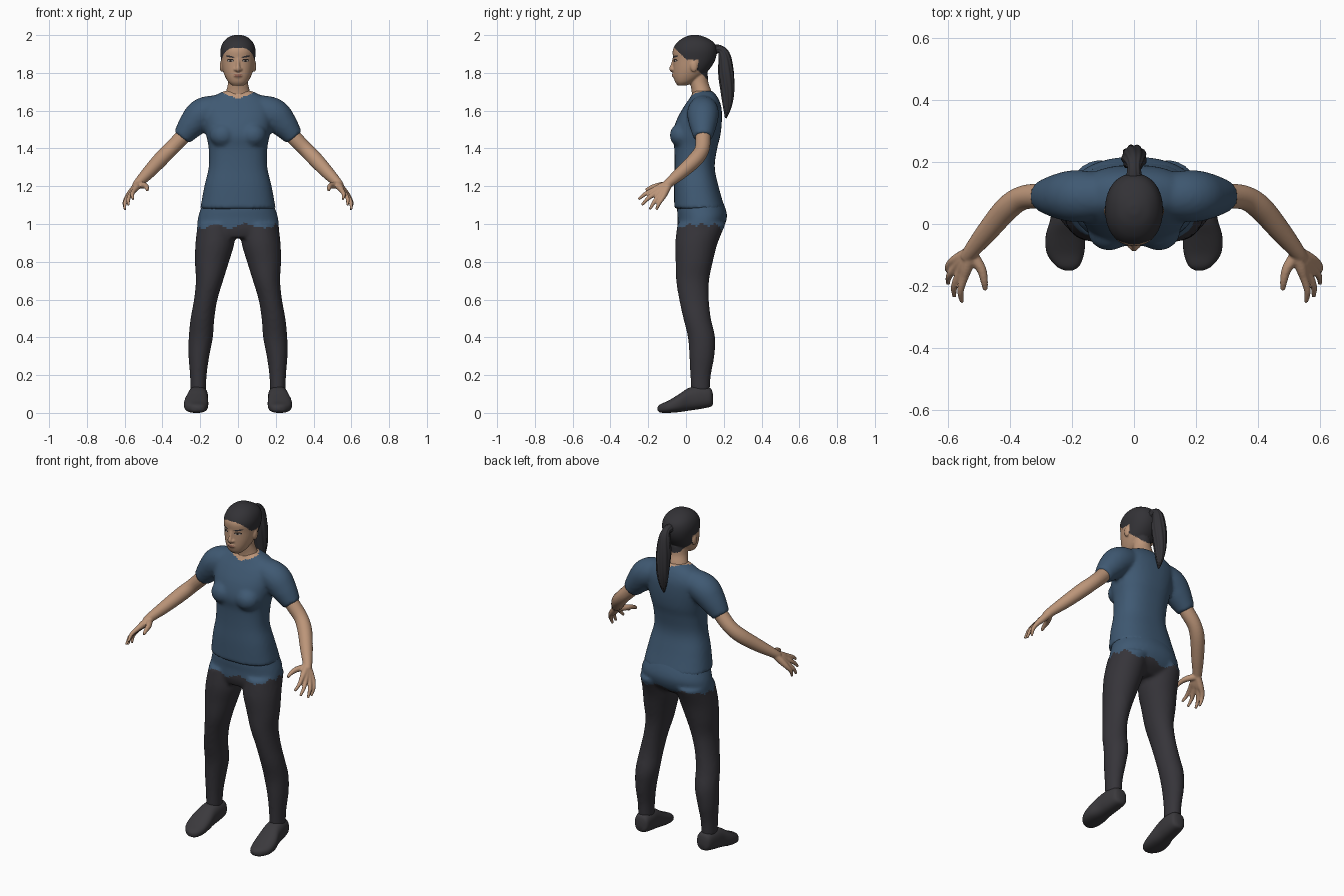
import bpy, bmesh
from math import sin, cos, pi, radians, copysign
from mathutils import Vector, Matrix
from mathutils.bvhtree import BVHTree

cube = bpy.data.objects.get("Cube")
if cube:
    bpy.data.objects.remove(cube)


def material(name, r, g, b):
    m = bpy.data.materials.new(name)
    m.use_nodes = True
    m.diffuse_color = (r, g, b, 1)
    m.node_tree.nodes["Principled BSDF"].inputs["Base Color"].default_value = (r, g, b, 1)
    return m


SKIN = material("skin", .50, .30, .19)
SHIRT = material("shirt_blue", .05, .10, .17)
TROUSERS = material("trouser_charcoal", .037, .035, .042)
HAIR = material("hair_black", .033, .032, .037)
SHOES = material("shoe_grey", .043, .041, .046)
LIPS = material("lip_brown", .30, .13, .09)
WHITE = material("eye_white", .45, .40, .36)
IRIS = material("eye_dark", .02, .014, .012)


def smooth_rows(rows, steps=5):
    """Catmull-Rom interpolation through rows of numbers."""
    rows = [Vector(r) for r in rows]
    pad = [rows[0]] + rows + [rows[-1]]
    out = []
    for a, b, c, d in zip(pad, pad[1:], pad[2:], pad[3:]):
        for i in range(steps):
            t = i / steps
            out.append(b + (c - a) * (t / 2) + (a * 2 - b * 5 + c * 4 - d) * (t * t / 2)
                       + (b * 3 - a - c * 3 + d) * (t ** 3 / 2))
    return out + [rows[-1]]


def bridge(bm, rings):
    rings = [[bm.verts.new(p) for p in ring] for ring in rings]
    n = len(rings[0])
    for lo, hi in zip(rings, rings[1:]):
        for i in range(n):
            j = (i + 1) % n
            bm.faces.new((lo[i], lo[j], hi[j], hi[i]))
    bm.faces.new(rings[0][::-1])
    bm.faces.new(rings[-1])


def loft(bm, rows, side=1, power=2.0, axis="Z", n=32):
    """Rows: position on axis, centre x, half width, low and high of the third axis."""
    def soft(v):
        return copysign(abs(v) ** (2 / power), v)
    rings = []
    for t, cx, r, lo, hi in smooth_rows(rows):
        ring = []
        for k in range(n):
            a = 2 * pi * k / n
            x = side * cx + max(r, .002) * soft(cos(a))
            d = (lo + hi) / 2 + (hi - lo) / 2 * soft(sin(a))
            ring.append((x, d, t) if axis == "Z" else (x, t, d))
        rings.append(ring)
    bridge(bm, rings)


def tube(bm, path, side=1, n=16, flute=0.0):
    """Path rows: x, y, z, radius."""
    pts = smooth_rows(path)
    pos = [Vector((side * p[0], p[1], p[2])) for p in pts]
    rings, u = [], None
    for i, p in enumerate(pos):
        t = (pos[min(i + 1, len(pos) - 1)] - pos[max(i - 1, 0)]).normalized()
        u = t.orthogonal() if u is None else u - t * u.dot(t)
        u.normalize()
        v = t.cross(u)
        r = max(pts[i][3], .002)
        rings.append([p + (u * cos(a) + v * sin(a)) * r * (1 + flute * sin(9 * a + i / 3))
                      for a in (2 * pi * k / n for k in range(n))])
    bridge(bm, rings)


def blob(bm, loc, size):
    bmesh.ops.create_uvsphere(bm, u_segments=20, v_segments=12, radius=1,
                              matrix=Matrix.LocRotScale(Vector(loc), None, Vector(size)))


def finish(name, bm, mats, rule=None, voxel=0, relax=3, angle=45):
    """Make the object; with a voxel size the overlapping pieces fuse into one skin."""
    bmesh.ops.recalc_face_normals(bm, faces=bm.faces[:])
    me = bpy.data.meshes.new(name)
    bm.to_mesh(me)
    bm.free()
    ob = bpy.data.objects.new(name, me)
    bpy.context.collection.objects.link(ob)
    if voxel:
        rem = ob.modifiers.new("fuse", "REMESH")
        rem.mode, rem.voxel_size = "VOXEL", voxel
        smo = ob.modifiers.new("relax", "SMOOTH")
        smo.factor, smo.iterations = .5, relax
        dg = bpy.context.evaluated_depsgraph_get()
        me = bpy.data.meshes.new_from_object(ob.evaluated_get(dg))
        ob.modifiers.clear()
        ob.data = me
    me.materials.clear()
    for m in mats:
        me.materials.append(m)
    for p in me.polygons:
        p.use_smooth = True
        p.material_index = rule(p.center) if rule else 0
    me.set_sharp_from_angle(angle=radians(angle))
    return ob


SIDES = (("left", 1), ("right", -1))

# Shirt: torso, bust and sleeves, with bare skin inside the neckline
bm = bmesh.new()
loft(bm, [(1.08, 0, .2, -.062, .206), (1.2, 0, .178, -.063, .172), (1.3, 0, .155, -.06, .152),
          (1.4, 0, .155, -.062, .165), (1.47, 0, .168, -.072, .182), (1.55, 0, .18, -.05, .19),
          (1.62, 0, .18, -.012, .187), (1.67, 0, .14, .022, .168), (1.705, 0, .07, .04, .14)],
     power=2.4, n=48)
for _, s in SIDES:
    blob(bm, (s * .08, -.022, 1.47), (.07, .064, .065))
    tube(bm, [(.07, .09, 1.615, .07), (.18, .09, 1.587, .084), (.24, .09, 1.53, .074),
              (.298, .09, 1.458, .05)], s, 24)
finish("shirt", bm, [SHIRT, SKIN],
       lambda c: int(abs(c.x) < .1 and c.z > 1.66 + .3 * abs(c.x) + .22 * max(0, c.y)), .011)

# Trousers: hips and legs, with the lower shirt layer over the hips
bm = bmesh.new()
loft(bm, [(1.15, 0, .17, -.04, .18), (1.08, 0, .197, -.047, .21), (1.03, 0, .212, -.044, .216),
          (.97, 0, .214, -.044, .19), (.925, 0, .17, -.03, .13)], power=2.2, n=48)
for _, s in SIDES:
    loft(bm, [(1.0, .115, .098, -.045, .21), (.9, .122, .103, -.057, .168),
              (.8, .138, .09, -.055, .142), (.7, .151, .072, -.052, .122),
              (.6, .171, .062, -.036, .121), (.5, .188, .063, -.014, .132),
              (.4, .197, .064, .01, .154), (.3, .207, .055, .018, .15),
              (.2, .21, .044, .023, .132), (.11, .21, .041, .026, .126)], s)
finish("trousers", bm, [TROUSERS, SHIRT],
       lambda c: int(c.z > .985 + .012 * sin(37 * c.x) + .008 * sin(90 * c.y)), .011)

# Bare arms with hands
TIPS = [(.555, -.252, 1.13), (.58, -.235, 1.1), (.6, -.192, 1.077), (.597, -.157, 1.075)]
for label, s in SIDES:
    bm = bmesh.new()
    tube(bm, [(.24, .09, 1.53, .04), (.3, .09, 1.455, .041), (.36, .084, 1.393, .039),
              (.41, .05, 1.342, .04), (.47, -.02, 1.277, .035), (.523, -.085, 1.222, .026),
              (.54, -.11, 1.2, .022)], s, 24)
    wrist = Vector((.525, -.09, 1.215))
    for i, tip in enumerate(TIPS):
        tip = Vector(tip)
        knuckle = Vector((.548, -.172, 1.18)).lerp(Vector((.587, -.122, 1.142)), i / 3)
        middle = knuckle.lerp(tip, .55) + Vector((.008, 0, .006))
        tube(bm, [(*wrist, .021), (*wrist.lerp(knuckle, .6), .019), (*knuckle, .014),
                  (*middle, .011), (*tip, .007)], s)
    tube(bm, [(.522, -.1, 1.207, .02), (.493, -.145, 1.203, .016), (.483, -.185, 1.193, .012),
              (.48, -.213, 1.178, .008)], s)
    finish(label + "_arm", bm, [SKIN], voxel=.005, relax=2)

# Shoes
for label, s in SIDES:
    bm = bmesh.new()
    loft(bm, [(.142, .207, .02, .045, .1), (.128, .207, .043, .032, .132), (.07, .211, .052, .02, .142),
              (.015, .215, .055, .012, .132), (-.04, .221, .064, .004, .097),
              (-.095, .221, .06, 0, .064), (-.135, .214, .038, .002, .046),
              (-.15, .211, .012, .012, .032)], s, 2.5, "Y")
    finish(label + "_shoe", bm, [SHOES], angle=60)

# Head, neck, nose and ears; scalp hair above a sloping hairline
bm = bmesh.new()
loft(bm, [(1.732, 0, .028, -.042, .0), (1.75, 0, .05, -.057, .04), (1.78, 0, .068, -.066, .085),
          (1.82, 0, .082, -.068, .125), (1.87, 0, .09, -.068, .155), (1.92, 0, .093, -.07, .163),
          (1.96, 0, .08, -.048, .148), (1.988, 0, .052, -.01, .105), (2.001, 0, .016, .03, .062)],
     power=2.15, n=40)
loft(bm, [(1.6, 0, .08, .04, .15), (1.67, 0, .073, .033, .142), (1.71, 0, .061, .029, .132),
          (1.75, 0, .052, .022, .118), (1.8, 0, .05, .02, .115)])
tube(bm, [(0, -.062, 1.88, .008), (0, -.071, 1.845, .009), (0, -.076, 1.822, .013),
          (0, -.066, 1.812, .012)])
blob(bm, (0, -.06, 1.787), (.026, .014, .014))
for _, s in SIDES:
    blob(bm, (s * .014, -.067, 1.818), (.009, .011, .008))
    blob(bm, (s * .086, .042, 1.836), (.011, .02, .031))


def scalp(c):
    ear = abs(c.x) > .086 and c.z < 1.868 and c.y < .065
    return int(not ear and c.z > 1.93 - .95 * (c.y + .06))


head = finish("head", bm, [SKIN, HAIR], scalp, .0045, 3, 60)

# Ponytail
bm = bmesh.new()
tube(bm, [(0, .135, 1.92, .03), (0, .18, 1.925, .021), (0, .203, 1.89, .031), (0, .212, 1.8, .04),
          (0, .22, 1.7, .035), (0, .218, 1.62, .022), (0, .21, 1.56, .004)], n=54, flute=.06)
finish("ponytail", bm, [HAIR], angle=60)

# Face details: thin plates laid on the head
bm = bmesh.new()
bm.from_mesh(head.data)
surface = BVHTree.FromBMesh(bm)
bm.free()


def plate(name, mat, x, z, w, h, lift, tilt=0.0):
    bm = bmesh.new()
    bmesh.ops.create_circle(bm, cap_ends=True, cap_tris=True, segments=20, radius=1)
    bmesh.ops.subdivide_edges(bm, edges=bm.edges[:], cuts=1, use_grid_fill=True)
    for v in bm.verts:
        px, pz = x + v.co.x * w, z + v.co.y * h + v.co.x * w * tilt
        hit = surface.ray_cast(Vector((px, -1, pz)), Vector((0, 1, 0)))[0]
        v.co = (px, hit.y - lift, pz)
    finish(name, bm, [mat], angle=80)


for label, s in SIDES:
    plate(label + "_eye_lashes", IRIS, s * .04, 1.866, .019, .0085, .001)
    plate(label + "_eye_white", WHITE, s * .04, 1.864, .015, .005, .002)
    plate(label + "_iris", IRIS, s * .04, 1.8645, .0055, .0055, .003)
    plate(label + "_eyebrow", HAIR, s * .042, 1.886, .023, .0045, .0015, s * .18)
    plate(label + "_nostril", LIPS, s * .009, 1.81, .005, .003, .001)
plate("upper_lip", LIPS, 0, 1.79, .025, .004, .0015)
plate("lower_lip", LIPS, 0, 1.782, .02, .005, .0015)
